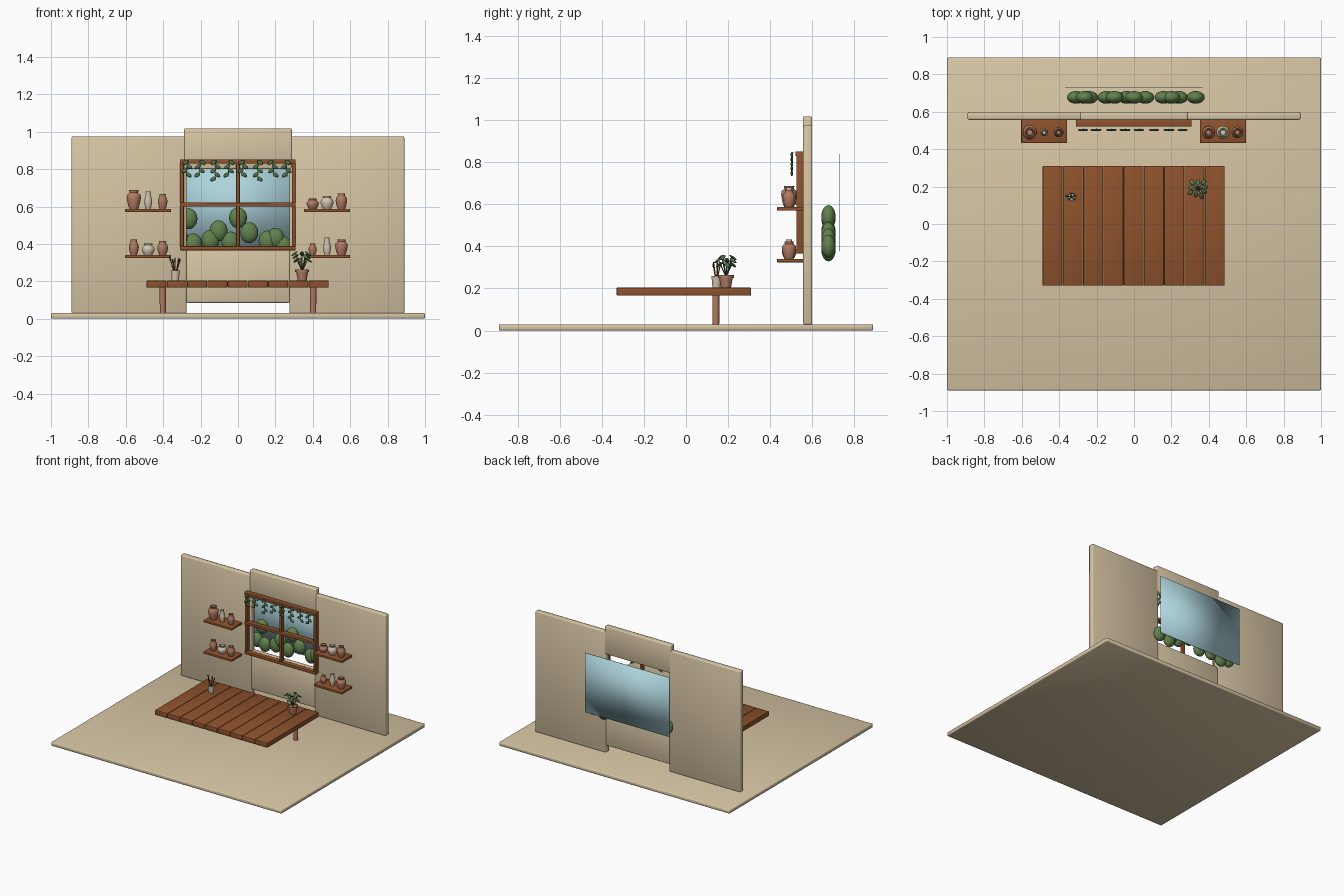
import bpy, bmesh, math, random
from mathutils import Vector, Matrix

if "Cube" in bpy.data.objects:
    bpy.data.objects.remove(bpy.data.objects["Cube"])

random.seed(4)


def mat(name, r, g, b):
    m = bpy.data.materials.new(name)
    m.diffuse_color = (r, g, b, 1)
    m.use_nodes = True
    m.node_tree.nodes["Principled BSDF"].inputs["Base Color"].default_value = m.diffuse_color
    return m


PLASTER = mat("plaster", 0.68, 0.56, 0.37)
WOOD = mat("wood", 0.27, 0.085, 0.025)
CLAY = mat("terracotta", 0.45, 0.20, 0.12)
CREAM = mat("cream glaze", 0.64, 0.57, 0.43)
BUSH = mat("bush green", 0.12, 0.22, 0.075)
LEAF = mat("leaf green", 0.085, 0.17, 0.065)
SKY = mat("sky blue", 0.42, 0.66, 0.72)
DARK = mat("dark bristle", 0.08, 0.035, 0.02)


def finish(bm, name, m, angle=None):
    bmesh.ops.recalc_face_normals(bm, faces=bm.faces[:])
    me = bpy.data.meshes.new(name)
    bm.to_mesh(me)
    bm.free()
    ob = bpy.data.objects.new(name, me)
    bpy.context.collection.objects.link(ob)
    me.materials.append(m)
    me.shade_smooth()
    if angle is not None:
        me.set_sharp_from_angle(angle=math.radians(angle))
    return ob


def box(name, m, x, y, z, bevel=0.003, angle=None):
    """Bevelled box from (min, max) ranges."""
    bm = bmesh.new()
    bmesh.ops.create_cube(bm, size=1)
    for v in bm.verts:
        v.co = [(r[0] + r[1]) / 2 + c * (r[1] - r[0]) for r, c in zip((x, y, z), v.co)]
    if bevel:
        bmesh.ops.bevel(bm, geom=bm.edges[:], offset=bevel, segments=2,
                        profile=0.5, affect='EDGES')
    return finish(bm, name, m, angle)


def lathe(name, m, loc, profile, n=24):
    """Turned shape from (radius, height) points."""
    bm = bmesh.new()
    rings = [[bm.verts.new((loc[0] + r * math.cos(2 * math.pi * i / n),
                            loc[1] + r * math.sin(2 * math.pi * i / n), loc[2] + h))
              for i in range(n)] for r, h in profile]
    for a, b in zip(rings, rings[1:]):
        for i in range(n):
            bm.faces.new((a[i], a[(i + 1) % n], b[(i + 1) % n], b[i]))
    bm.faces.new(rings[0])
    bm.faces.new(rings[-1])
    return finish(bm, name, m, 50)


def add_ball(bm, loc, size, rot=Matrix(), u=12, v=8):
    mtx = Matrix.Translation(loc) @ rot.to_4x4() @ Matrix.Diagonal((*size, 1))
    bmesh.ops.create_uvsphere(bm, u_segments=u, v_segments=v, radius=1, matrix=mtx)


def add_rod(bm, a, b, r, r2=None):
    a, b = Vector(a), Vector(b)
    rot = (b - a).to_track_quat('Z', 'Y').to_matrix().to_4x4()
    bmesh.ops.create_cone(bm, cap_ends=True, segments=8, radius1=r, radius2=r2 or r,
                          depth=(b - a).length,
                          matrix=Matrix.Translation((a + b) / 2) @ rot)


# floor and wall panels around the window opening
box("floor", PLASTER, (-1, 1), (-0.89, 0.89), (0, 0.03), 0.007)
box("wall_left", PLASTER, (-0.89, -0.275), (0.557, 0.6), (0.028, 0.975), 0.008)
box("wall_right", PLASTER, (0.275, 0.89), (0.557, 0.6), (0.028, 0.975), 0.008)
box("wall_above_window", PLASTER, (-0.288, 0.288), (0.555, 0.6), (0.80, 1.018), 0.008)
box("wall_below_window", PLASTER, (-0.278, 0.278), (0.559, 0.6), (0.085, 0.385), 0.008)

# window frame
for n, z in (("bottom", 0.377), ("middle", 0.61), ("top", 0.84)):
    box("window_rail_" + n, WOOD, (-0.31, 0.307), (0.52, 0.56), (z - 0.011, z + 0.011))
for n, x in (("left", -0.3), ("middle", 0), ("right", 0.298)):
    box("window_post_" + n, WOOD, (x - 0.01, x + 0.01), (0.525, 0.558), (0.37, 0.848))

# sky backdrop and bushes outside
box("sky_panel", SKY, (-0.37, 0.365), (0.729, 0.733), (0.375, 0.84), 0)
bm = bmesh.new()
for x, z in ((-0.31, 0.42), (-0.265, 0.535), (-0.24, 0.40), (-0.147, 0.42), (-0.104, 0.47),
             (-0.04, 0.41), (0, 0.54), (0.06, 0.46), (0.158, 0.415), (0.2, 0.43),
             (0.24, 0.385), (0.33, 0.40)):
    add_ball(bm, (x, 0.677, z), (0.048, 0.034, 0.056), u=20, v=12)
finish(bm, "bushes", BUSH)

# shelves with pottery: (material, radius, height, belly height fraction)
ROWS = {
    ("left", 0.587): ((CLAY, 0.038, 0.1, 0.6), (CREAM, 0.021, 0.092, 0.4), (CLAY, 0.026, 0.08, 0.5)),
    ("left", 0.341): ((CLAY, 0.027, 0.082, 0.5), (CREAM, 0.035, 0.06, 0.5), (CLAY, 0.029, 0.074, 0.5)),
    ("right", 0.587): ((CLAY, 0.033, 0.055, 0.5), (CREAM, 0.035, 0.07, 0.5), (CLAY, 0.031, 0.082, 0.55)),
    ("right", 0.341): ((CLAY, 0.022, 0.06, 0.5), (CREAM, 0.021, 0.092, 0.4), (CLAY, 0.034, 0.082, 0.6)),
}
for (side, top), pots in ROWS.items():
    cx = -0.48 if side == "left" else 0.476
    level = "upper" if top > 0.5 else "lower"
    box(f"shelf_{level}_{side}", WOOD, (cx - 0.123, cx + 0.123), (0.433, 0.56),
        (top - 0.017, top))
    for i, (m, r, h, b) in enumerate(pots):
        neck = r * 0.6
        lathe(f"pot_{level}_{side}_{i + 1}", m, (cx + (i - 1) * 0.077, 0.49, top),
              [(r * 0.62, 0), (r * 0.85, h * b * 0.45), (r, h * b), (r * 0.93, h * (b + 0.15)),
               (neck, h * 0.87), (neck * 1.12, h), (neck * 0.85, h),
               (neck * 0.75, h * 0.86), (r * 0.4, h * 0.6)])

# table: nine planks on two round legs
w = 0.976 / 9
for i in range(9):
    x = -0.49 + i * w
    box(f"table_plank_{i + 1}", WOOD, (x + 0.001, x + w - 0.001), (-0.33, 0.31),
        (0.166, 0.204), 0.004, 30)
for n, x in (("left", -0.402), ("right", 0.402)):
    lathe("table_leg_" + n, CLAY, (x, 0.142, 0.028), [(0.016, 0), (0.017, 0.14)], 16)

# cup with brushes
cx, cy = -0.335, 0.145
lathe("brush_cup", CREAM, (cx, cy, 0.204),
      [(0.019, 0), (0.024, 0.055), (0.02, 0.055), (0.017, 0.02)])
handles, tips = bmesh.new(), bmesh.new()
for i in range(5):
    a = 2 * math.pi * i / 5 + 0.4
    d = Vector((math.cos(a) * 0.3, math.sin(a) * 0.2, 1))
    p = Vector((cx, cy, 0.225))
    k = 0.075 + 0.006 * (i % 3)
    add_rod(handles, p, p + d * k, 0.003)
    add_rod(tips, p + d * k, p + d * (k + 0.02), 0.005, 0.002)
finish(handles, "brush_handles", WOOD, 40)
finish(tips, "brush_tips", DARK, 40)

# potted plant
px, py = 0.343, 0.19
lathe("plant_pot", CLAY, (px, py, 0.204),
      [(0.024, 0), (0.032, 0.046), (0.037, 0.046), (0.037, 0.06), (0.031, 0.06), (0.03, 0.052)])
stems, leaves = bmesh.new(), bmesh.new()
for i in range(9):
    a = 2 * math.pi * i / 9 + 0.2
    out = 0.03 + 0.012 * (i % 2)
    h = (0.06, 0.08, 0.095)[i % 3]
    base = Vector((px, py, 0.255))
    tip = base + Vector((math.cos(a) * out, math.sin(a) * out * 0.9, h))
    add_rod(stems, base, tip, 0.0025)
    rot = Matrix.Rotation(a, 3, 'Z') @ Matrix.Rotation(0.6, 3, 'Y')
    add_ball(leaves, tip + Vector((math.cos(a), math.sin(a), -0.4)) * 0.006,
             (0.021, 0.012, 0.005), rot)
finish(stems, "plant_stems", LEAF)
finish(leaves, "plant_leaves", LEAF)

# hanging vine strands along the top of the window
vines, vstems = bmesh.new(), bmesh.new()
for i, x in enumerate((-0.27, -0.2, -0.12, -0.045, 0.03, 0.107, 0.183, 0.256)):
    n = 4 + (i * 2) % 3 // 1 % 2
    drift = random.uniform(-0.012, 0.012)
    add_rod(vstems, (x, 0.508, 0.848), (x + drift, 0.503, 0.848 - 0.022 * n), 0.002)
    for j in range(n):
        s = 1 if (i + j) % 2 else -1
        rot = Matrix.Rotation(s * 0.6, 3, 'Y')
        add_ball(vines, (x + drift * j / n + s * 0.011, 0.503, 0.835 - 0.022 * j),
                 (0.018, 0.006, 0.0105), rot)
finish(vines, "vine_leaves", LEAF)
finish(vstems, "vine_stems", LEAF)
